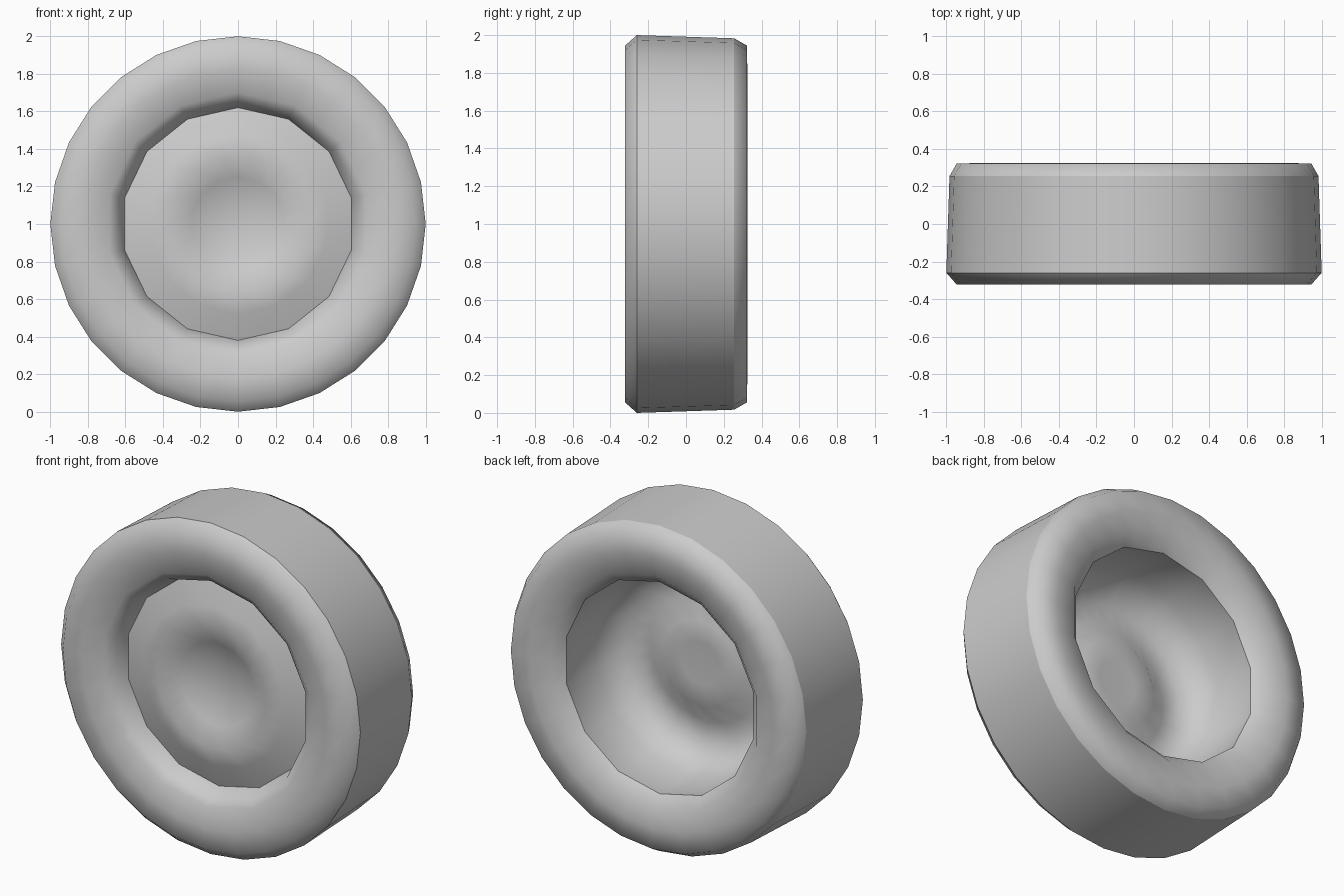
import bpy, bmesh, math

cube = bpy.data.objects.get("Cube")
if cube:
    bpy.data.objects.remove(cube, do_unlink=True)

SIDES = 28
grey = bpy.data.materials.new("plain_grey")
grey.use_nodes = True
colour = (0.6, 0.6, 0.6, 1)
grey.diffuse_color = colour
grey.node_tree.nodes["Principled BSDF"].inputs["Base Color"].default_value = colour


def lathe(name, profile, flip=False):
    """Turn (radius, y, coarse) points about the axle; coarse rings show half the sides."""
    bm = bmesh.new()
    rings = []
    for radius, y, coarse in profile:
        if radius == 0:
            rings.append([bm.verts.new((0, y, 1))] * SIDES)
            continue
        ring = []
        for i in range(SIDES):
            a = math.tau * i / SIDES
            r = radius * math.cos(math.tau / SIDES) if coarse and i % 2 else radius
            ring.append(bm.verts.new((r * math.sin(a), y, 1 + r * math.cos(a))))
        rings.append(ring)
    for p, q in zip(rings, rings[1:]):
        for i in range(SIDES):
            j = (i + 1) % SIDES
            face = list(dict.fromkeys((p[i], p[j], q[j], q[i])))
            bm.faces.new(face if not flip else face[::-1])
    mesh = bpy.data.meshes.new(name)
    bm.to_mesh(mesh)
    bm.free()
    mesh.materials.append(grey)
    mesh.polygons.foreach_set("use_smooth", [True] * len(mesh.polygons))
    obj = bpy.data.objects.new(name, mesh)
    bpy.context.collection.objects.link(obj)


# Tyre tread band, slightly wider at the front edge
lathe("tread", [(1.0, -0.26, False), (0.983, 0.255, False)], flip=True)

# Flat sidewalls with chamfered shoulders, ending in a faceted inner lip
lathe("front_sidewall", [(1.0, -0.26, False), (0.945, -0.322, False), (0.82, -0.323, False),
                         (0.7, -0.3, True), (0.65, -0.26, True), (0.62, -0.18, True)])
lathe("back_sidewall", [(0.983, 0.255, False), (0.945, 0.322, False), (0.82, 0.325, False),
                        (0.7, 0.305, True), (0.64, 0.25, True)], flip=True)

# Deep bowl open to the back, rounding into a raised hub with a shallow cap
lathe("rim_bowl", [(0.64, 0.25, True), (0.65, 0.14, True), (0.63, -0.02, True),
                   (0.59, -0.13, True), (0.5, -0.195, True), (0.38, -0.205, True),
                   (0.26, -0.135, True), (0.13, -0.14, True), (0, -0.142, False)], flip=True)

# Wheel face: raised ring around a dished centre
lathe("wheel_face", [(0.62, -0.18, True), (0.48, -0.225, True), (0.37, -0.25, True),
                     (0.25, -0.195, True), (0.13, -0.16, True), (0, -0.15, False)])
